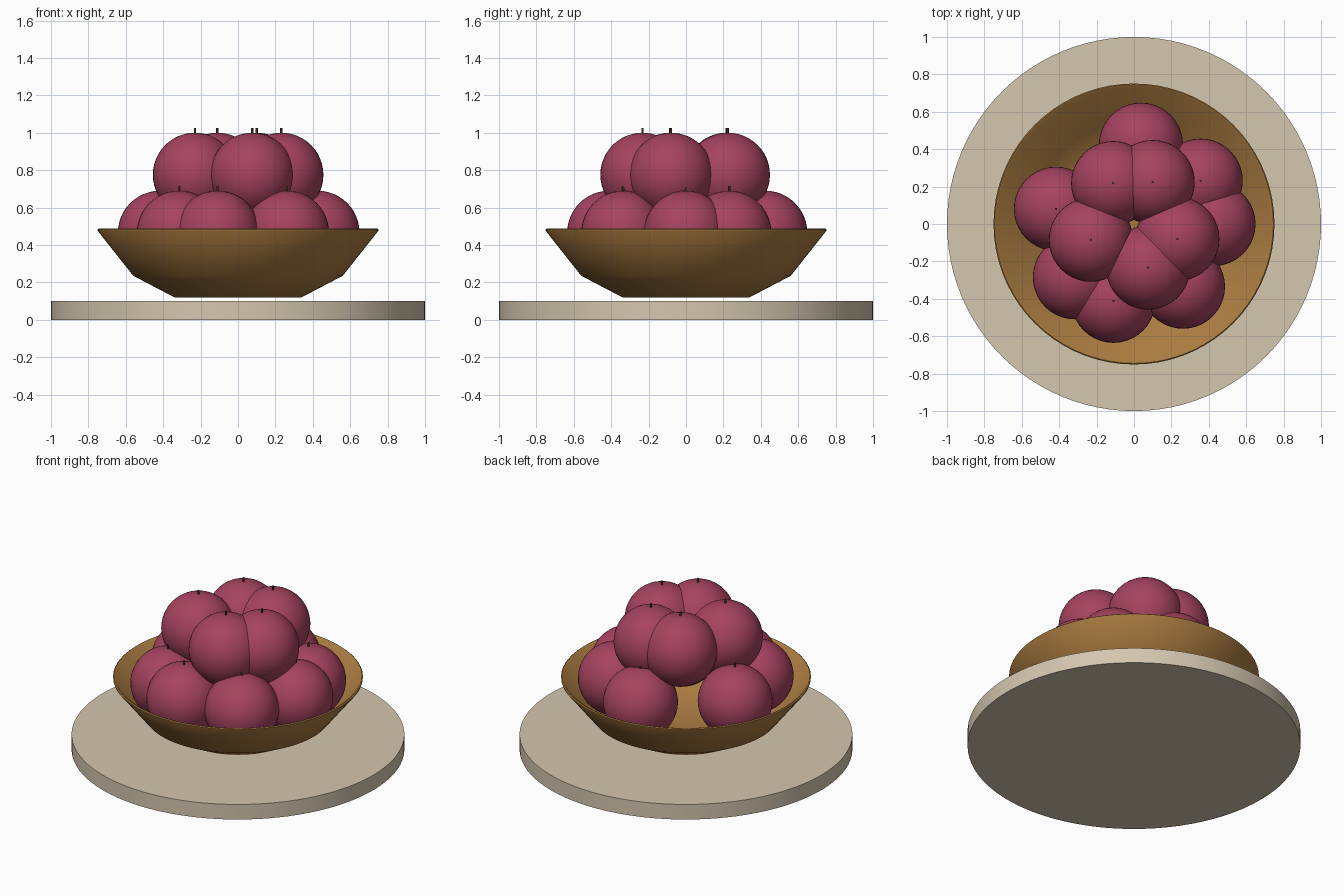
import bpy, math

if "Cube" in bpy.data.objects:
    bpy.data.objects.remove(bpy.data.objects["Cube"])

def material(name, rgb):
    m = bpy.data.materials.new(name)
    m.diffuse_color = (*rgb, 1)
    m.use_nodes = True
    m.node_tree.nodes["Principled BSDF"].inputs["Base Color"].default_value = m.diffuse_color
    return m

STONE = material("pale_stone", (0.66, 0.57, 0.43))
WOOD = material("warm_wood", (0.40, 0.20, 0.052))
PLUM = material("plum_red", (0.38, 0.056, 0.115))
STEM = material("dark_stem", (0.06, 0.045, 0.018))

def finish(name, mat, angle=35):
    ob = bpy.context.object
    ob.name = name
    ob.data.materials.append(mat)
    bpy.ops.object.shade_smooth_by_angle(angle=math.radians(angle))
    return ob

def lathe(name, profile, mat, n=72):
    # revolve (radius, height) points; radius 0 becomes a single pole vertex
    verts, rings, faces = [], [], []
    for r, z in profile:
        k = 1 if r == 0 else n
        rings.append(range(len(verts), len(verts) + k))
        verts += [(r * math.cos(math.tau * i / n), r * math.sin(math.tau * i / n), z)
                  for i in range(k)]
    for a, b in zip(rings, rings[1:]):
        for i in range(n):
            j = (i + 1) % n
            if len(a) == 1:
                faces.append((a[0], b[j], b[i]))
            elif len(b) == 1:
                faces.append((a[i], a[j], b[0]))
            else:
                faces.append((a[i], a[j], b[j], b[i]))
    me = bpy.data.meshes.new(name)
    me.from_pydata(verts, [], faces)
    ob = bpy.data.objects.new(name, me)
    bpy.context.collection.objects.link(ob)
    bpy.ops.object.select_all(action='DESELECT')
    bpy.context.view_layer.objects.active = ob
    ob.select_set(True)
    return finish(name, mat)

# round base slab
bpy.ops.mesh.primitive_cylinder_add(vertices=96, radius=1, depth=0.1, location=(0, 0, 0.05))
finish("base_slab", STONE)

# bowl: outer wall, rounded rim, inner wall
lathe("bowl", [(0, 0.12), (0.34, 0.12), (0.56, 0.235), (0.75, 0.475), (0.751, 0.482),
               (0.745, 0.487), (0.735, 0.483), (0.545, 0.255), (0.33, 0.145), (0, 0.145)], WOOD)

# fruit in two rings, each with a short stem
R = 0.225
LAYERS = [("lower", 0.425, 0.465, (0, 33, 85, 169, 222, 255, 308)),
          ("upper", 0.245, 0.775, (66, 117, 200, 288, 341))]
for layer, dist, z, angles in LAYERS:
    for i, deg in enumerate(angles):
        x, y = dist * math.cos(math.radians(deg)), dist * math.sin(math.radians(deg))
        bpy.ops.mesh.primitive_uv_sphere_add(segments=40, ring_count=24, radius=R,
                                             location=(x, y, z))
        finish(f"{layer}_fruit_{i + 1}", PLUM)
        bpy.ops.mesh.primitive_cylinder_add(vertices=8, radius=0.006, depth=0.05,
                                            location=(x, y, z + R))
        finish(f"{layer}_stem_{i + 1}", STEM, 50)
